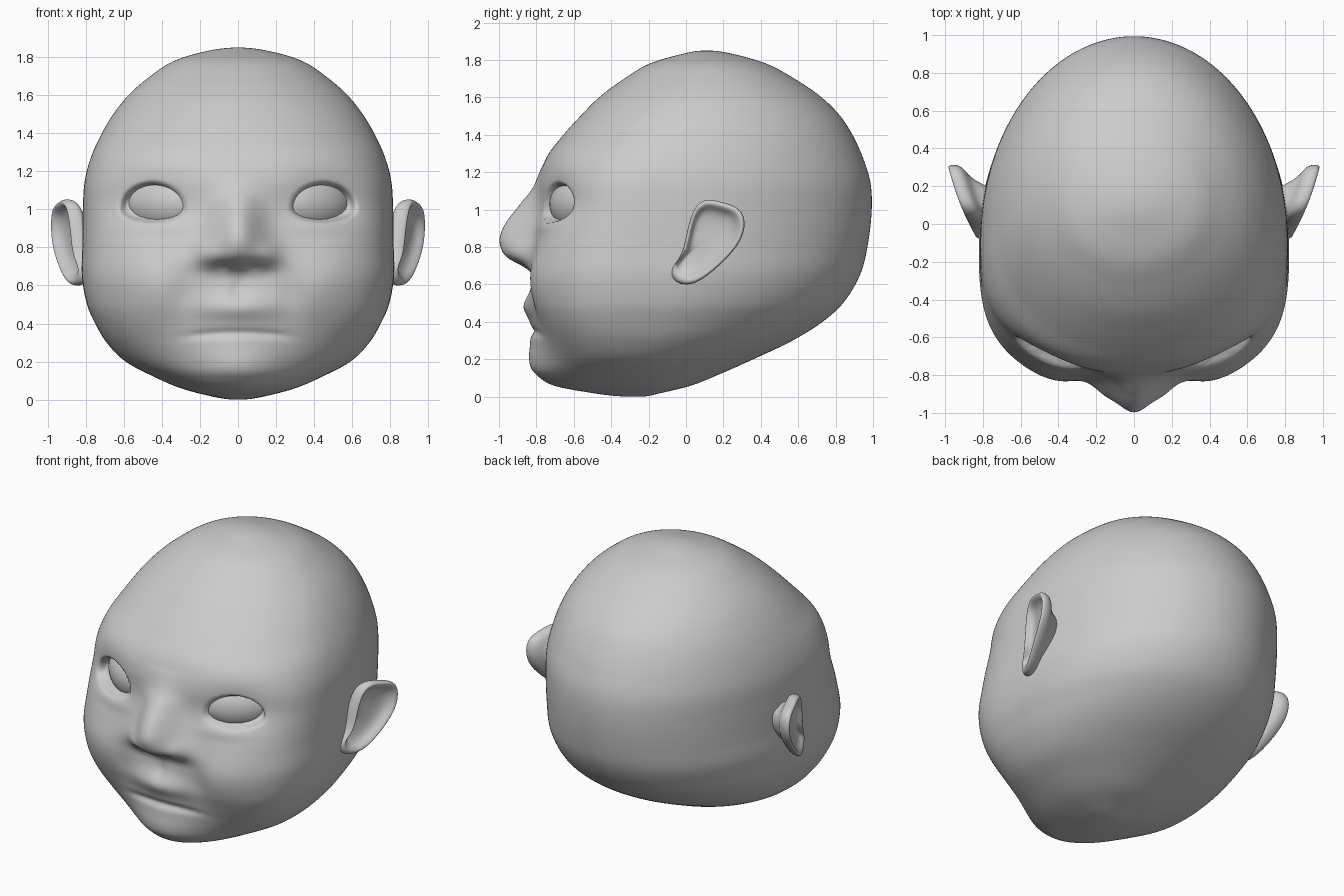
import bpy, bmesh
from math import sin, cos, pi, acos, exp, radians
from mathutils import Matrix, Vector

if "Cube" in bpy.data.objects:
    bpy.data.objects.remove(bpy.data.objects["Cube"])

H = 1.85
# Horizontal sections: z, front y, back y, half width, widest y, front roundness
SECTIONS = [
    (0.0, -.27, -.25, 0.0, -.26, 2.0), (.02, -.48, -.13, .15, -.27, 2.0),
    (.06, -.66, .03, .30, -.28, 2.0), (.12, -.71, .18, .44, -.27, 2.15),
    (.2, -.725, .36, .59, -.25, 2.4), (.3, -.76, .57, .69, -.21, 2.7),
    (.4, -.79, .73, .75, -.17, 3.0), (.5, -.81, .84, .793, -.13, 3.15),
    (.65, -.82, .93, .82, -.1, 3.2), (.8, -.81, .97, .818, -.1, 3.0),
    (1.0, -.785, .993, .815, -.1, 2.7), (1.15, -.785, .985, .805, -.08, 2.55),
    (1.28, -.745, .945, .77, -.05, 2.4), (1.4, -.655, .89, .715, 0, 2.2),
    (1.5, -.565, .825, .655, .03, 2.1), (1.6, -.465, .725, .575, .06, 2.0),
    (1.7, -.33, .58, .46, .09, 2.0), (1.78, -.195, .43, .335, .1, 2.0),
    (1.83, -.03, .26, .17, .11, 2.0), (1.85, .1, .12, 0.0, .11, 2.0)]
# Nose ridge: z, protrusion, half width
NOSE = [(.64, 0, .19), (.67, .015, .19), (.70, .06, .185), (.74, .135, .175), (.78, .172, .165),
        (.85, .192, .148), (.93, .17, .13), (1.02, .11, .12), (1.12, .03, .12), (1.24, 0, .14)]
# Soft lumps: x, z, x spread, z spread, amount forward
LUMPS = [
    (0, .18, .27, .13, .115),      # chin
    (0, .34, .22, .08, .03),       # lips
    (0, .48, .20, .08, .06),       # upper lip
    (0, .58, .035, .06, -.015),    # groove under the nose
    (.16, .77, .07, .06, .025),    # nostril wings
    (.42, .61, .20, .18, .035),    # cheeks
    (.28, .55, .07, .12, -.012),   # cheek folds
    (.49, 1.06, .20, .14, -.05),   # eye sockets
    (.42, .91, .16, .04, .012),    # lower lids
    (.08, .70, .035, .02, -.015),  # nostrils
]


def interp(keys, t):
    """Smooth interpolation of rows keyed on their first value."""
    t = min(max(t, keys[0][0]), keys[-1][0])
    i = 0
    while i < len(keys) - 2 and t > keys[i + 1][0]:
        i += 1

    def slope(j, c):
        a, b = keys[max(j - 1, 0)], keys[min(j + 1, len(keys) - 1)]
        return (b[c] - a[c]) / (b[0] - a[0])
    p, q = keys[i], keys[i + 1]
    h = q[0] - p[0]
    s = (t - p[0]) / h
    return [p[c] * (1 + 2 * s) * (1 - s) ** 2 + q[c] * s * s * (3 - 2 * s)
            + h * (slope(i, c) * s * (1 - s) ** 2 - slope(i + 1, c) * s * s * (1 - s))
            for c in range(1, len(p))]


def relief(x, z):
    """Forward displacement of the face at (x, z)."""
    ax = abs(x)
    d = 0
    for cx, cz, sx, sz, amt in LUMPS:
        d += amt * exp(-((ax - cx) / sx) ** 2 - ((z - cz) / sz) ** 2)
    if NOSE[0][0] < z < NOSE[-1][0]:
        amt, wid = interp(NOSE, z)
        d += max(amt, 0) * exp(-(x / wid) ** 2)
    # mouth line, drooping slightly at the corners
    d -= .018 * exp(-((z - .35 + .2 * x * x) / .024) ** 2 - (x / .25) ** 4)
    # eye opening, domed above and flat below
    e = ((ax - .45) / .155) ** 2 + ((z - 1.0) / (.13 if z > 1.0 else .06)) ** 2
    s = min(max((1.35 - e) / .7, 0), 1)
    return d - .07 * s * s * (3 - 2 * s)


def make_object(name, bm, mods=()):
    bmesh.ops.recalc_face_normals(bm, faces=bm.faces)
    for f in bm.faces:
        f.smooth = True
    me = bpy.data.meshes.new(name)
    bm.to_mesh(me)
    bm.free()
    ob = bpy.data.objects.new(name, me)
    bpy.context.collection.objects.link(ob)
    for m in mods:
        mod = ob.modifiers.new(m.title(), m)
        if m == 'SUBSURF':
            mod.levels = mod.render_levels = 2
    return ob


def loft(bm, rings):
    """Skin closed rings of points and cap both ends."""
    vs = [[bm.verts.new(p) for p in r] for r in rings]
    n = len(vs[0])
    for a, b in zip(vs, vs[1:]):
        for i in range(n):
            bm.faces.new((a[i], a[(i + 1) % n], b[(i + 1) % n], b[i]))
    for r, pts in ((vs[0], rings[0]), (vs[-1], rings[-1])):
        c = bm.verts.new(sum((Vector(p) for p in pts), Vector()) / n)
        for i in range(n):
            bm.faces.new((r[i], r[(i + 1) % n], c))


# Head: lofted sections with facial relief
keys = [(acos(1 - 2 * s[0] / H),) + s[1:] for s in SECTIONS]
LEVELS, AROUND = 240, 300
rings = []
for k in range(1, LEVELS):
    phi = pi * k / LEVELS
    z = H * (1 - cos(phi)) / 2
    front, back, w, yc, nf = interp(keys, phi)
    ring = []
    for j in range(AROUND):
        a = 2 * pi * j / AROUND
        c, s = cos(a), sin(a)
        n = nf if c > 0 else 2.0
        r = (abs(c) ** n + abs(s) ** n) ** (-1 / n)
        x = w * r * s
        y = yc - r * c * ((yc - front) if c > 0 else (back - yc))
        if c > 0:
            y -= relief(x, z) * min(1, c * 2)
        ring.append((x, y, z))
    rings.append(ring)
bm = bmesh.new()
loft(bm, rings)
make_object("head", bm)

# Eyeballs: flattened spheres turned outward behind the lids
bm = bmesh.new()
bmesh.ops.create_uvsphere(
    bm, u_segments=48, v_segments=32, radius=1,
    matrix=Matrix.Translation((.396, -.584, 1.03)) @ Matrix.Rotation(radians(31), 4, 'Z')
    @ Matrix.Diagonal((.215, .11, .14, 1)))
make_object("eyes", bm, ('MIRROR',))

# Ears: outline (y, z) lofted through back, rim and hollow
OUTLINE = [(-.08, .63), (0, .59), (.09, .625), (.21, .73), (.295, .83), (.32, .93), (.29, 1.01),
           (.2, 1.035), (.11, 1.06), (.05, 1.02), (.02, .94), (.0, .85), (-.02, .75), (-.08, .69)]
CY, CZ = .12, .85
bm = bmesh.new()
rings = [[(.72, .07 + (y - CY) * .55, .83 + (z - CZ) * .65) for y, z in OUTLINE]]
for scale, dx in ((.6, -.085), (.88, -.06), (1.01, -.035), (1.02, .01), (.94, .028),
                  (.84, .015), (.72, -.022), (.4, -.035)):
    ring = []
    for y, z in OUTLINE:
        yy, zz = CY + (y - CY) * scale, CZ + (z - CZ) * scale
        ring.append((.85 + .5 * yy - .45 * yy * yy + dx, yy, zz))
    rings.append(ring)
loft(bm, rings)
make_object("ears", bm, ('MIRROR', 'SUBSURF'))
